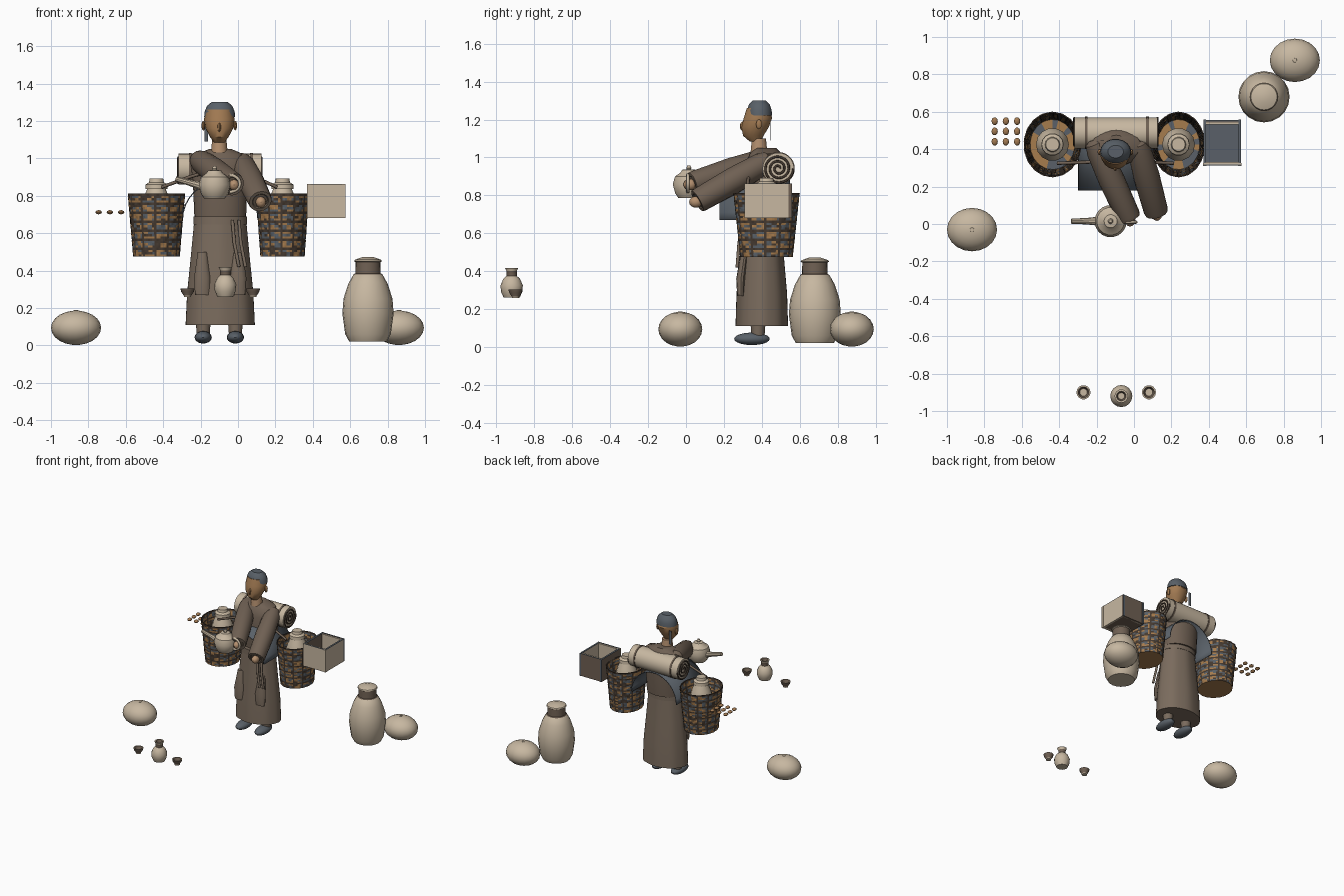
import bpy, bmesh, math, random
from mathutils import Vector

random.seed(4)
if "Cube" in bpy.data.objects:
    bpy.data.objects.remove(bpy.data.objects["Cube"])


def material(name, r, g, b):
    m = bpy.data.materials.new(name)
    m.diffuse_color = (r, g, b, 1)
    m.use_nodes = True
    m.node_tree.nodes["Principled BSDF"].inputs["Base Color"].default_value = (r, g, b, 1)
    return m


BEIGE = material("pale clay", .57, .475, .355)
ROBE = material("brown cloth", .16, .118, .087)
SKIRT = material("light brown cloth", .195, .148, .11)
SKIN = material("tan skin", .36, .195, .085)
PALE = material("light skin", .46, .28, .16)
BLUE = material("slate blue", .1, .118, .138)
DARK = material("dark brown", .06, .042, .03)
ORANGE = material("straw orange", .38, .2, .075)


def finish(name, bm, mats, smooth=35):
    bmesh.ops.recalc_face_normals(bm, faces=bm.faces)
    me = bpy.data.meshes.new(name)
    bm.to_mesh(me)
    bm.free()
    ob = bpy.data.objects.new(name, me)
    bpy.context.collection.objects.link(ob)
    for m in mats:
        me.materials.append(m)
    if smooth:
        bpy.ops.object.select_all(action='DESELECT')
        ob.select_set(True)
        bpy.context.view_layer.objects.active = ob
        bpy.ops.object.shade_smooth_by_angle(angle=math.radians(smooth))
    return ob


def loft(name, rings, mats, at=(0, 0, 0), n=20, axis=None, fold=0, band=None, smooth=35):
    """Stack ellipses (z, rx, ry, dx, dy); band gives second colour between two heights."""
    bm = bmesh.new()
    loops = []
    for ring in rings:
        z, rx, ry, dx, dy = (list(ring) + [ring[1], 0, 0][len(ring) - 2:])[:5]
        loop = []
        for i in range(n):
            a = math.tau * i / n
            k = 1 + fold * math.cos(a * 8)
            loop.append(bm.verts.new((dx + rx * k * math.cos(a), dy + ry * k * math.sin(a), z)))
        loops.append(loop)
    for lo, hi in zip(loops, loops[1:]):
        for i in range(n):
            j = (i + 1) % n
            f = bm.faces.new((lo[i], lo[j], hi[j], hi[i]))
            if band and band[0] < f.calc_center_median().z < band[1]:
                f.material_index = 1
    bm.faces.new(loops[0][::-1])
    bm.faces.new(loops[-1])
    ob = finish(name, bm, mats, smooth)
    ob.location = at
    if axis is not None:
        ob.rotation_euler = Vector(axis).to_track_quat('Z', 'Y').to_euler()
    return ob


def ball(name, at, size, mat, steps=10, n=16):
    rings = []
    for i in range(steps + 1):
        t = math.pi * (.04 + .92 * i / steps)
        rings.append((-size[2] * math.cos(t), size[0] * math.sin(t), size[1] * math.sin(t)))
    return loft(name, rings, [mat], at, n)


def box(name, lo, hi, mat):
    bm = bmesh.new()
    bmesh.ops.create_cube(bm, size=1)
    for v in bm.verts:
        v.co = [(l + h) / 2 + c * (h - l) for l, h, c in zip(lo, hi, v.co)]
    return finish(name, bm, [mat], 0)


def tube(name, points, radius, mat):
    cu = bpy.data.curves.new(name, 'CURVE')
    cu.dimensions = '3D'
    cu.bevel_depth = radius
    cu.bevel_resolution = 2
    cu.use_fill_caps = True
    sp = cu.splines.new('POLY')
    sp.points.add(len(points) - 1)
    for p, co in zip(sp.points, points):
        p.co = (*co, 1)
    cu.materials.append(mat)
    ob = bpy.data.objects.new(name, cu)
    bpy.context.collection.objects.link(ob)


# Robe, belt and sash
CX, CY = -.095, .4
loft("skirt", [(.11, .183, .137), (.28, .175, .132), (.48, .155, .115), (.66, .138, .104)],
     [SKIRT], (CX, CY, 0), 48, fold=.012, smooth=50)
loft("belt", [(.645, .143, .108), (.69, .143, .108)], [SKIRT], (CX, CY, 0), 32)
loft("torso", [(.68, .138, .1), (.85, .145, .11), (.96, .16, .105), (1.02, .13, .085),
               (1.05, .06, .055)], [ROBE], (CX, .42, 0), 24)
for i, x in enumerate((-.03, .005)):
    tube("sash_end_%d" % i, [(x, .3, .67), (x + .01, .28, .55), (x + .035, .27, .42)], .009, SKIRT)
for side in (-1, 1):
    loft("front_flap", [(.27, .04, .02), (.36, .045, .025), (.5, .025, .02, 0, .02)], [SKIRT],
         (CX + side * .095, .29, 0), 12)

# Shoes and legs
for side in (-1, 1):
    x = -.1 + side * .086
    ball("shoe", (x, .348, .043), (.046, .094, .033), BLUE)
    loft("leg", [(.05, .034), (.2, .045)], [SKIRT], (x, .38, 0), 12)

# Sleeves with lighter cuffs, and hands
for name, a, b in (("right", (-.2, .41, .985), (-.025, .03, .86)),
                   ("left", (.025, .41, .97), (.12, .06, .77))):
    a, b = Vector(a), Vector(b)
    d = b - a
    L = d.length
    loft(name + "_sleeve", [(-.05, .025), (-.03, .05), (.02, .063), (L * .45, .07), (L * .96, .065),
                            (L, .061), (L, .045), (L - .005, .04)], [ROBE, SKIRT], a, 16, d,
         band=(L - .004, L + .01))
    ball(name + "_hand", b + d.normalized() * .01, (.028, .035, .03), PALE, 8, 12)

# Head, neck, cap and ribbon
loft("neck", [(1.03, .045), (1.1, .038)], [PALE], (-.1, .385, 0), 14)
loft("head", [(1.085, .028, .03, 0, -.015), (1.115, .05, .055, 0, -.025), (1.16, .074, .073, 0, -.015),
              (1.21, .082, .076), (1.26, .07, .06)], [SKIN], (-.1, .38, 0), 18)
loft("cap", [(1.222, .083, .068), (1.25, .08, .066), (1.28, .068, .056), (1.302, .042, .034)],
     [BLUE], (-.098, .387, 0), 18)
ball("nose", (-.1, .298, 1.165), (.01, .014, .024), SKIN, 6, 8)
for side in (-1, 1):
    ball("ear", (-.1 + side * .085, .385, 1.175), (.01, .016, .026), SKIN, 6, 10)
box("cap_ribbon", (-.18, .444, 1.09), (-.16, .447, 1.2), BLUE)

# Arched cloth around the waist, under the arms and bedroll
bm = bmesh.new()
previous = None
for i in range(17):
    t = math.pi * i / 16
    x, z = CX - .205 * math.cos(t), .67 + .21 * math.sin(t)
    row = [bm.verts.new((x, y, z)) for y in (.178, .55)]
    if previous:
        bm.faces.new((previous[0], previous[1], row[1], row[0]))
    previous = row
cloth = finish("arched_cloth", bm, [BLUE])
cloth.modifiers.new("thickness", 'SOLIDIFY').thickness = .006

# Bedroll with straps and spiral ends
loft("bedroll", [(-.318, .083), (.125, .083)], [BEIGE], (0, .487, .942), 28, (1, 0, 0))
for x in (-.262, .065):
    loft("bedroll_strap", [(0, .087), (.014, .087)], [ROBE], (x, .487, .942), 28, (1, 0, 0))
for x in (-.319, .126):
    spiral = []
    for i in range(73):
        a, r = math.tau * i / 24, .008 + .072 * i / 72
        spiral.append((x, .487 + r * math.cos(a), .942 + r * math.sin(a)))
    tube("bedroll_spiral", spiral, .006, DARK)

# Carrying pole
tube("carrying_pole", [(-.41, .325, .845), (-.26, .33, .9), (CX, .34, .95), (.09, .33, .9),
                       (.21, .325, .845)], .009, ROBE)


# Woven baskets, each holding a lidded jar
def basket(name, x, y, top, bottom):
    n, rows, low, high = 72, 28, .475, .812
    bm = bmesh.new()
    loops = []
    for r in range(rows + 1):
        t = r / rows
        loop = []
        for i in range(n):
            a = math.tau * i / n
            k = 1 + (.008 if (i // 2 + r // 2) % 2 else -.008)
            rx, ry = [(b + (c - b) * t) * k for b, c in zip(bottom, top)]
            loop.append(bm.verts.new((x + rx * math.cos(a), y + ry * math.sin(a), low + (high - low) * t)))
        loops.append(loop)
    for r in range(rows):
        for i in range(n):
            if i % 2 == 0:
                strand = random.choice((0, 1, 1, 2, 2))
            j = (i + 1) % n
            f = bm.faces.new((loops[r][i], loops[r][j], loops[r + 1][j], loops[r + 1][i]))
            f.material_index = 0 if r % 4 == 3 or i % 6 == 5 else strand
    bm.faces.new(loops[0][::-1]).material_index = 1
    ob = finish(name, bm, [DARK, ORANGE, BLUE], 0)
    mod = ob.modifiers.new("thickness", 'SOLIDIFY')
    mod.thickness = .006
    # Patchwork floor inside the basket
    bm = bmesh.new()
    bmesh.ops.create_circle(bm, cap_ends=True, cap_tris=True, segments=24, radius=1)
    for v in bm.verts:
        v.co = (x + v.co.x * (bottom[0] - .004), y + v.co.y * (bottom[1] - .004), low + .012)
    for f in bm.faces:
        f.material_index = random.choice((0, 0, 1))
    finish(name + "_floor", bm, [ORANGE, BLUE], 0)
    loft(name + "_jar", [(.49, .06), (.6, .085), (.73, .088), (.79, .068), (.835, .05), (.835, .06),
                         (.86, .058), (.872, .04), (.892, .036)], [BEIGE], (x, y, 0), 14)


basket("right_basket", -.436, .425, (.153, .174), (.124, .138))
basket("left_basket", .238, .425, (.141, .174), (.118, .138))

# Open box with corner posts, slate rim and floor
X0, X1, Y0, Y1, Z0, Z1, T = .372, .573, .312, .556, .68, .86, .014
box("box_front", (X0, Y0, Z0), (X1, Y0 + .02, Z1), BEIGE)
box("box_back", (X0, Y1 - T, Z0), (X1, Y1, Z1), ROBE)
box("box_back_lining", (X0 + T, Y1 - .023, Z0), (X1 - T, Y1 - T, Z1), BEIGE)
box("box_left", (X1 - T, Y0 + T, Z0), (X1, Y1 - T, Z1), BEIGE)
box("box_right", (X0, Y0 + T, Z0), (X0 + T, Y1 - T, Z1), ROBE)
box("box_floor", (X0 + T, Y0 + T, Z0 + .006), (X1 - T, Y1 - T, Z0 + T), BLUE)
box("box_underside", (X0 + T, Y0 + T, Z0), (X1 - T, Y1 - T, Z0 + .006), ROBE)
for y, inner in ((Y0, Y0 + .007), (Y1 - .007, Y1)):
    box("box_rim", (X0, y, Z1), (X1, inner, Z1 + .003), BLUE)
for x in (X0, X1 - T):
    box("box_rim", (x, Y0 + T, Z1), (x + T, Y1 - T, Z1 + .003), BLUE)
    box("box_front_post", (x - .002, Y0 - .003, Z0), (x + T + .002, Y0 + T, Z1 + .002), BEIGE)
    box("box_back_post", (x, Y1 - T, Z0), (x + T, Y1 + .003, Z1 + .002), BLUE)

# Teapot
POT = (-.125, .015, 0)
loft("teapot", [(.785, .055), (.81, .073), (.86, .086), (.9, .074), (.92, .045), (.935, .035),
                (.938, .012), (.945, .014), (.958, .008)], [BEIGE], POT, 18)
loft("teapot_spout", [(0, .024), (.07, .017), (.15, .014)], [BEIGE], (-.19, .015, .85), 10, (-1, 0, .28))
handle = []
for i in range(13):
    a = math.pi * (i / 12 - .5)
    handle.append((-.045 + .055 * math.cos(a), .01, .865 + .045 * math.sin(a)))
tube("teapot_handle", handle, .009, BEIGE)

# Melons with stem scars
for i, (x, y) in enumerate(((-.866, -.03), (.86, .875))):
    ball("melon_%d" % i, (x, y, .094), (.134, .116, .092), BEIGE, 10, 20)
    loft("melon_stem", [(.18, .013), (.188, .011)], [BEIGE], (x, y, 0), 8)

# Tall jar, small bottle and cups
loft("tall_jar", [(.02, .1), (.06, .122), (.17, .137), (.25, .131), (.33, .105), (.38, .077),
                  (.385, .068), (.445, .066), (.45, .075), (.458, .07), (.472, .03)],
     [BEIGE, ROBE], (.695, .68, 0), 20, band=(.382, .446))
loft("small_bottle", [(.26, .042), (.29, .056), (.325, .059), (.36, .044), (.375, .027), (.4, .027),
                      (.418, .036), (.418, .026), (.39, .018)], [BEIGE, ROBE], (-.068, -.92, 0), 16,
     band=(.37, .405))
for x in (-.27, .08):
    loft("cup", [(.258, .02), (.266, .02), (.285, .033), (.303, .038), (.303, .03), (.275, .02)],
         [BEIGE, ROBE], (x, -.9, 0), 14, band=(.268, .298))

# Small nuts in a square
for i in range(3):
    for j in range(3):
        ball("nut", (-.745 + i * .06, .44 + j * .055, .712), (.017, .021, .011), SKIN, 6, 10)
